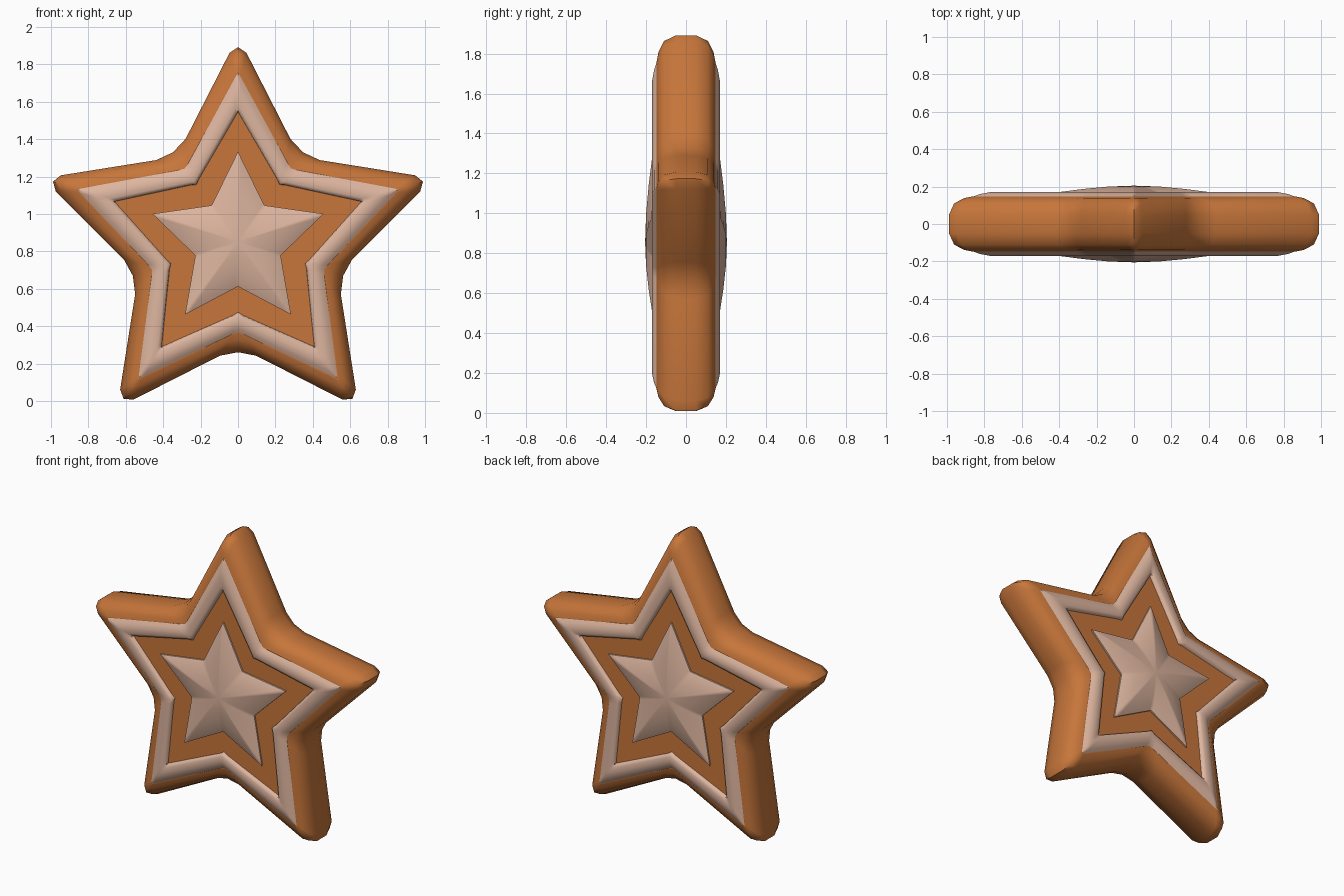
import bpy, bmesh, math

if "Cube" in bpy.data.objects:
    bpy.data.objects.remove(bpy.data.objects["Cube"])

ZC = 0.852  # height of the star centre


def material(name, rgb):
    m = bpy.data.materials.new(name)
    m.diffuse_color = (*rgb, 1)
    m.use_nodes = True
    m.node_tree.nodes["Principled BSDF"].inputs["Base Color"].default_value = m.diffuse_color
    return m


BROWN = material("caramel brown", (0.57, 0.18, 0.043))
CREAM = material("pale cream", (0.72, 0.46, 0.345))

# Half-arm outlines (x, z about the centre): tip, tip side, valley side, valley
N = math.radians(54)


def half(tip, tip_side, valley_side, r):
    return [(0, tip), tip_side, valley_side, (r * math.cos(N), r * math.sin(N))]


BODY = half(1.04, (0.045, 1.01), (0.28, 0.55), 0.591)
RING_OUT = half(0.91, (0.012, 0.89), (0.268, 0.42), 0.487)
RING_IN = half(0.69, (0.012, 0.67), (0.21, 0.33), 0.375)
INNER = half(0.482, (0.012, 0.457), (0.135, 0.206), 0.24)


def lerp(a, b, t):
    return [(p[0] + (q[0] - p[0]) * t, p[1] + (q[1] - p[1]) * t) for p, q in zip(a, b)]


def outline(h):
    """Full five-armed loop from a half-arm."""
    arm = [(-x, z) for x, z in h[2:0:-1]] + h
    pts = []
    for k in range(5):
        a = -k * math.tau / 5
        c, s = math.cos(a), math.sin(a)
        pts += [(x * c - z * s, x * s + z * c) for x, z in arm]
    return pts


def loft(name, levels, mat, caps=False, apex=None, back=False):
    """Join star loops given as (half-arm, y)."""
    bm = bmesh.new()
    sy = -1 if back else 1
    loops = [[bm.verts.new((x, y * sy, z + ZC)) for x, z in outline(h)] for h, y in levels]
    for a, b in zip(loops, loops[1:]):
        for i in range(len(a)):
            j = (i + 1) % len(a)
            bm.faces.new((a[i], a[j], b[j], b[i])).smooth = True
    if apex is not None:
        v = bm.verts.new((0, apex * sy, ZC))
        last = loops[-1]
        for i in range(len(last)):
            bm.faces.new((last[i], last[(i + 1) % len(last)], v)).smooth = True
    if caps:
        bm.faces.new(loops[0])
        bm.faces.new(loops[-1])
    bmesh.ops.recalc_face_normals(bm, faces=bm.faces)
    # open shells must face away from the star's middle plane
    if not caps and sum(f.normal.y * f.calc_area() for f in bm.faces) * (1 if back else -1) < 0:
        bmesh.ops.reverse_faces(bm, faces=bm.faces)
    for e in bm.edges:
        if len(e.link_faces) == 2 and e.calc_face_angle() > math.radians(50):
            e.smooth = False
    me = bpy.data.meshes.new(name)
    bm.to_mesh(me)
    bm.free()
    me.materials.append(mat)
    bpy.context.collection.objects.link(bpy.data.objects.new(name, me))


# Thick star body with rounded rim
rim = [(1, 0.147), (0.65, 0.138), (0.22, 0.11), (0, 0.05)]
levels = [(lerp(BODY, RING_OUT, t), -y) for t, y in rim]
levels += [(lerp(BODY, RING_OUT, t), y) for t, y in reversed(rim)]
loft("star_body", levels, BROWN, caps=True)

for side, back in (("front", False), ("back", True)):
    # Raised cream band
    band = [(0, -0.145), (0.2, -0.16), (0.45, -0.17), (0.8, -0.17), (0.95, -0.162), (1, -0.14)]
    loft(side + "_raised_band", [(lerp(RING_OUT, RING_IN, t), y) for t, y in band], CREAM, back=back)
    # Domed cream star in the middle
    dome = [(1, -0.14), (1, -0.157), (0.85, -0.172), (0.6, -0.187), (0.3, -0.2)]
    loft(side + "_inner_star", [([(x * s, z * s) for x, z in INNER], y) for s, y in dome],
         CREAM, apex=-0.205, back=back)
